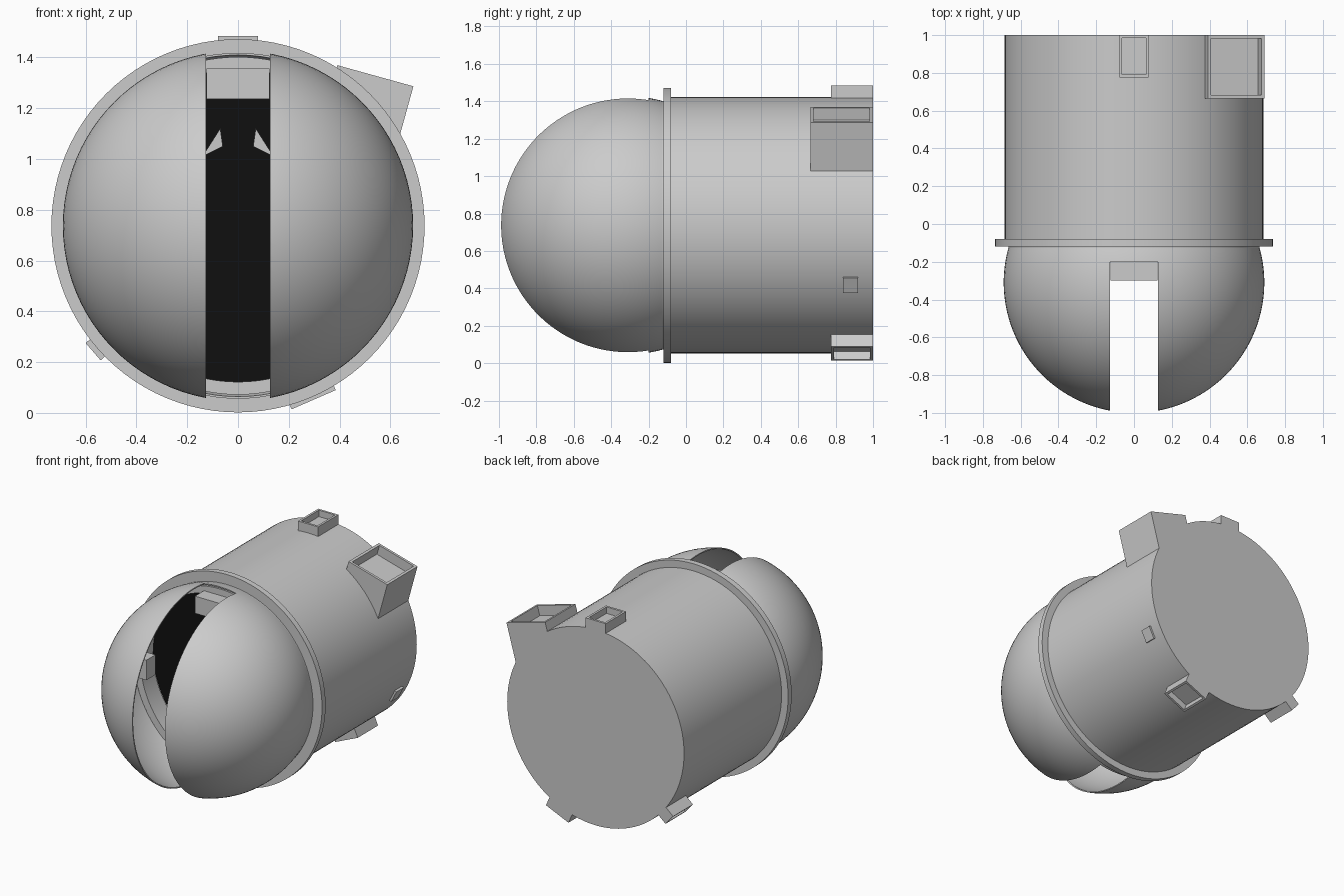
import bpy, bmesh, math
from mathutils import Matrix, Vector

if "Cube" in bpy.data.objects:
    bpy.data.objects.remove(bpy.data.objects["Cube"])

CZ = 0.737  # height of the long axis
black = bpy.data.materials.new("black")
black.diffuse_color = (0.005, 0.005, 0.005, 1)
black.use_nodes = True
black.node_tree.nodes["Principled BSDF"].inputs["Base Color"].default_value = black.diffuse_color


def finish(name, bm, mat=None, smooth=False):
    bmesh.ops.recalc_face_normals(bm, faces=bm.faces)
    me = bpy.data.meshes.new(name)
    bm.to_mesh(me)
    bm.free()
    ob = bpy.data.objects.new(name, me)
    bpy.context.collection.objects.link(ob)
    if mat:
        me.materials.append(mat)
    if smooth:
        bpy.ops.object.select_all(action='DESELECT')
        ob.select_set(True)
        bpy.context.view_layer.objects.active = ob
        bpy.ops.object.shade_smooth_by_angle(angle=math.radians(30))
    return ob


def lathe(name, profile, mat=None, closed=True):
    """Spin (radius, y) points around the long axis."""
    bm = bmesh.new()
    vs = [bm.verts.new((r, y, CZ)) for r, y in profile]
    for a, b in zip(vs, vs[1:]):
        bm.edges.new((a, b))
    if closed:
        bm.edges.new((vs[-1], vs[0]))
    bmesh.ops.spin(bm, geom=bm.verts[:] + bm.edges[:], cent=(0, 0, CZ),
                   axis=(0, 1, 0), angle=math.tau, steps=96)
    bmesh.ops.remove_doubles(bm, verts=bm.verts, dist=1e-4)
    return finish(name, bm, mat, True)


def box(bm, x0, x1, y0, y1, z0, z1):
    m = Matrix.Translation(((x0 + x1) / 2, (y0 + y1) / 2, (z0 + z1) / 2)) @ \
        Matrix.Diagonal((x1 - x0, y1 - y0, z1 - z0, 1))
    bmesh.ops.create_cube(bm, size=1, matrix=m)


def pod(name, angle, x0, x1, y0, y1, r0, r1, wall=0, depth=0):
    """Box turned clockwise (seen from the front) about the axis, with optional outward pocket."""
    bm = bmesh.new()
    box(bm, x0, x1, y0, y1, r0, r1)
    if wall:
        bm.normal_update()
        top = max(bm.faces, key=lambda f: f.calc_center_median().z)
        bmesh.ops.inset_region(bm, faces=[top], thickness=wall)
        new = bmesh.ops.extrude_discrete_faces(bm, faces=[top])["faces"][0]
        bmesh.ops.translate(bm, verts=new.verts, vec=(0, 0, -depth))
    bm.transform(Matrix.Translation((0, 0, CZ)) @
                 Matrix.Rotation(math.radians(angle), 4, 'Y'))
    return finish(name, bm)


# Cylindrical body with open front and closed back
lathe("body", [(0, 1), (0.685, 1), (0.685, -0.1), (0.665, -0.1), (0.665, 0.97), (0, 0.97)], closed=False)
# Flange between body and dome
lathe("flange", [(0.66, -0.12), (0.735, -0.12), (0.735, -0.08), (0.66, -0.08)])

# Thin dome, split down the middle by a slot
R, YC, T = 0.69, -0.31, 0.008
end = math.pi / 2 + math.asin(0.2 / R)
angs = [end * i / 36 for i in range(37)]
prof = [(R * math.sin(a), YC - R * math.cos(a)) for a in angs]
prof += [((R - T) * math.sin(a), YC - (R - T) * math.cos(a)) for a in reversed(angs)]
bm = bmesh.new()
dome = lathe("dome", prof, closed=False)
box(bm, -0.126, 0.126, -1.2, -0.2, -0.2, 1.7)
cutter = finish("slot_cutter", bm)
mod = dome.modifiers.new("slot", 'BOOLEAN')
mod.object = cutter
mod.operation = 'DIFFERENCE'
mod.solver = 'EXACT'
cutter.hide_render = True
cutter.hide_viewport = True
cutter.display_type = 'WIRE'

# Docking ring and dark hatch inside the slot
lathe("inner_ring", [(0.615, -0.2), (0.665, -0.2), (0.665, -0.06), (0.615, -0.06)])
lathe("hatch", [(0, -0.04), (0.63, -0.04), (0.63, -0.02), (0, -0.02)], black, closed=False)

# Latch boxes around the ring
for name, a in (("top_latch", 0), ("left_latch", -90), ("right_latch", 90)):
    h = 0.124 if a == 0 else 0.07
    pod(name, a, -h, h, -0.3, -0.2, 0.5, 0.62)

# Guide fins on the hatch
for side, name in ((-1, "left_fin"), (1, "right_fin")):
    bm = bmesh.new()
    pts = [(0.07, 1.12), (0.06, 1.05), (0.14, 1.01)]
    a = [bm.verts.new((side * x, -0.16, z)) for x, z in pts]
    b = [bm.verts.new((side * x, -0.03, z)) for x, z in pts]
    bm.faces.new(a)
    bm.faces.new(b[::-1])
    for i in range(3):
        j = (i + 1) % 3
        bm.faces.new((a[i], b[i], b[j], a[j]))
    finish(name, bm)

# Thruster pods around the tail
pod("top_pod", 0, -0.078, 0.078, 0.775, 1, 0.66, 0.748, 0.022, 0.045)
pod("lower_right_pod", 156.5, -0.095, 0.095, 0.775, 1, 0.66, 0.747, 0.022, 0.045)
pod("lower_left_pod", 229, -0.045, 0.045, 0.78, 1, 0.66, 0.756, 0.018, 0.045)
pod("small_pod", 117.5, -0.045, 0.045, 0.84, 0.92, 0.66, 0.698)
# Large pod, tilted 15 degrees and offset to the right
pod("large_pod", 15.5, 0.208, 0.519, 0.665, 1, 0.42, 0.714, 0.025, 0.07)
